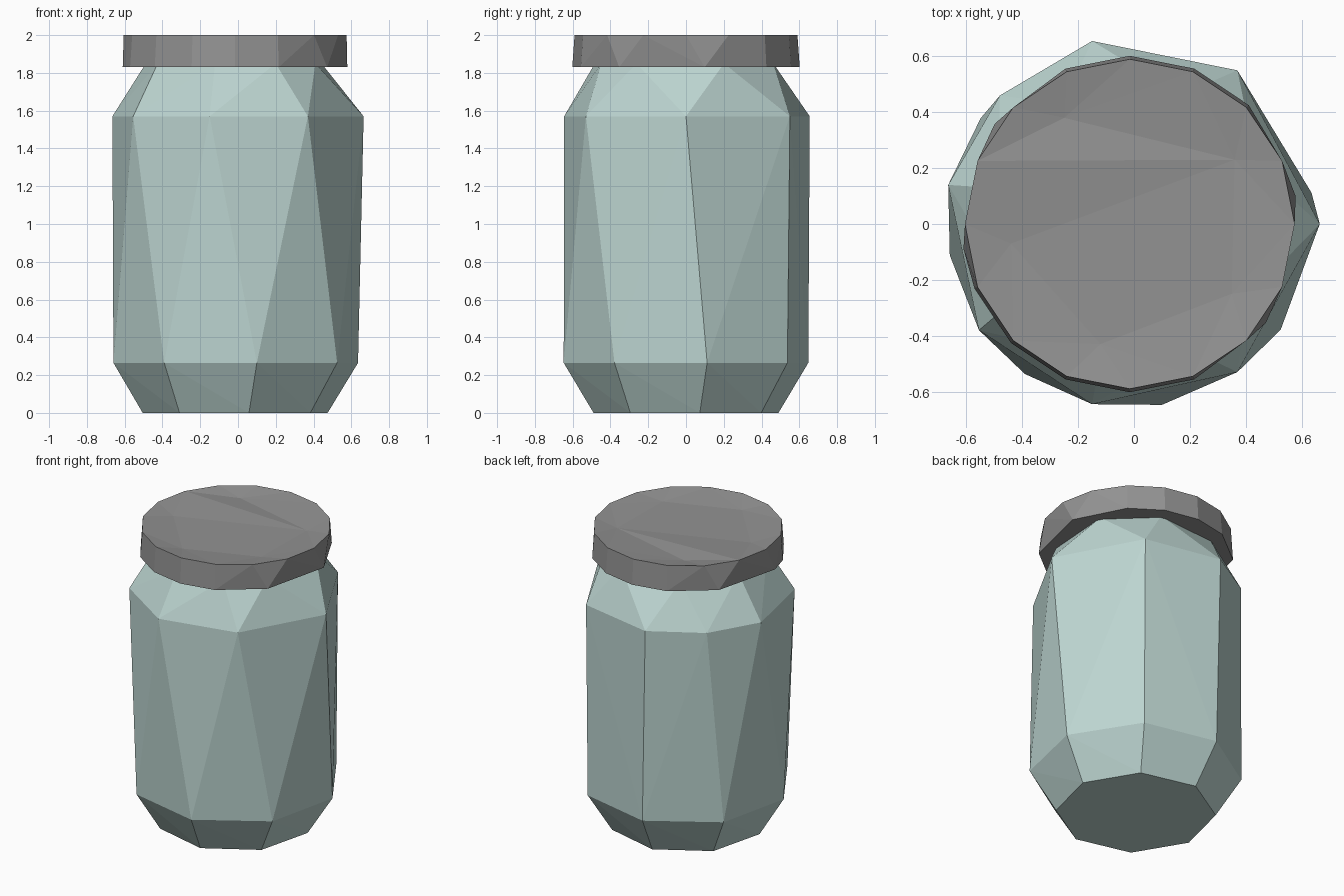
import bpy, bmesh, math
from mathutils import Vector
from mathutils.geometry import delaunay_2d_cdt

if "Cube" in bpy.data.objects:
    bpy.data.objects.remove(bpy.data.objects["Cube"])


def material(name, rgb):
    m = bpy.data.materials.new(name)
    m.diffuse_color = (*rgb, 1)
    m.use_nodes = True
    m.node_tree.nodes["Principled BSDF"].inputs["Base Color"].default_value = m.diffuse_color
    return m


def ring(angles, r, z, cx=0.0):
    return [(cx + r * math.cos(math.radians(a)), r * math.sin(math.radians(a)), z) for a in angles]


def hull(points):
    bm = bmesh.new()
    for p in points:
        bm.verts.new(p)
    bmesh.ops.convex_hull(bm, input=bm.verts[:])
    return bm


def finish(bm, name, mat):
    bmesh.ops.recalc_face_normals(bm, faces=bm.faces[:])
    me = bpy.data.meshes.new(name)
    bm.to_mesh(me)
    bm.free()
    me.materials.append(mat)
    ob = bpy.data.objects.new(name, me)
    bpy.context.collection.objects.link(ob)
    return ob


glass = material("pale_teal_glass", (0.51, 0.67, 0.64))
metal = material("grey_metal", (0.29, 0.29, 0.29))

# Jar body: faceted hull through foot, lower wall, shoulder and neck rings
foot = ring([8.5 + 45 * i for i in range(8)], 0.495, 0, -0.015)
lower = ring([9.8 + 45 * i for i in range(8)], 0.657, 0.265, -0.012)
shoulder = [(x, y, 1.57) for x, y in (
    (0.665, 0), (0.37, 0.55), (-0.15, 0.655), (-0.48, 0.46),
    (-0.665, 0.14), (-0.555, -0.38), (-0.15, -0.645), (0.37, -0.53))]
neck = ring([24, 69, 120, 165, 213, 257, 295, 328], 0.495, 1.85, -0.01)
finish(hull(foot + lower + shoulder + neck), "jar_body", glass)

# Lid: slightly flared faceted band
top = ring([22.5 * i for i in range(16)], 0.59, 2.0, -0.015)
skirt = ring([9.5, 45, 67.5, 90, 112.5, 143.5, 188.5, 202.5, 225, 247.5, 270, 292.5, 324],
             0.602, 1.83, -0.015)
bm = hull(top + skirt)
bmesh.ops.delete(bm, geom=[f for f in bm.faces if all(v.co.z > 1.99 for v in f.verts)],
                 context='FACES')

# Lid top: rim with a shallow uneven dip
dip = [(-0.25, 0.38), (0.36, 0.23), (-0.44, -0.07), (0.35, -0.25), (-0.12, -0.43)]
pts = [Vector(p[:2]) for p in top] + [Vector(p) for p in dip]
edges = [(i, (i + 1) % 16) for i in range(16)] + [(7, 17), (17, 18)]
vs, _, fs, *_ = delaunay_2d_cdt(pts, edges, [], 1, 1e-5)
rim = [Vector(p[:2]) for p in top]
new = [bm.verts.new((v.x, v.y, 2.0 if min((v - r).length for r in rim) < 1e-3 else 1.975))
       for v in vs]
for f in fs:
    bm.faces.new([new[i] for i in f])
bmesh.ops.remove_doubles(bm, verts=bm.verts[:], dist=1e-4)
finish(bm, "lid", metal)
